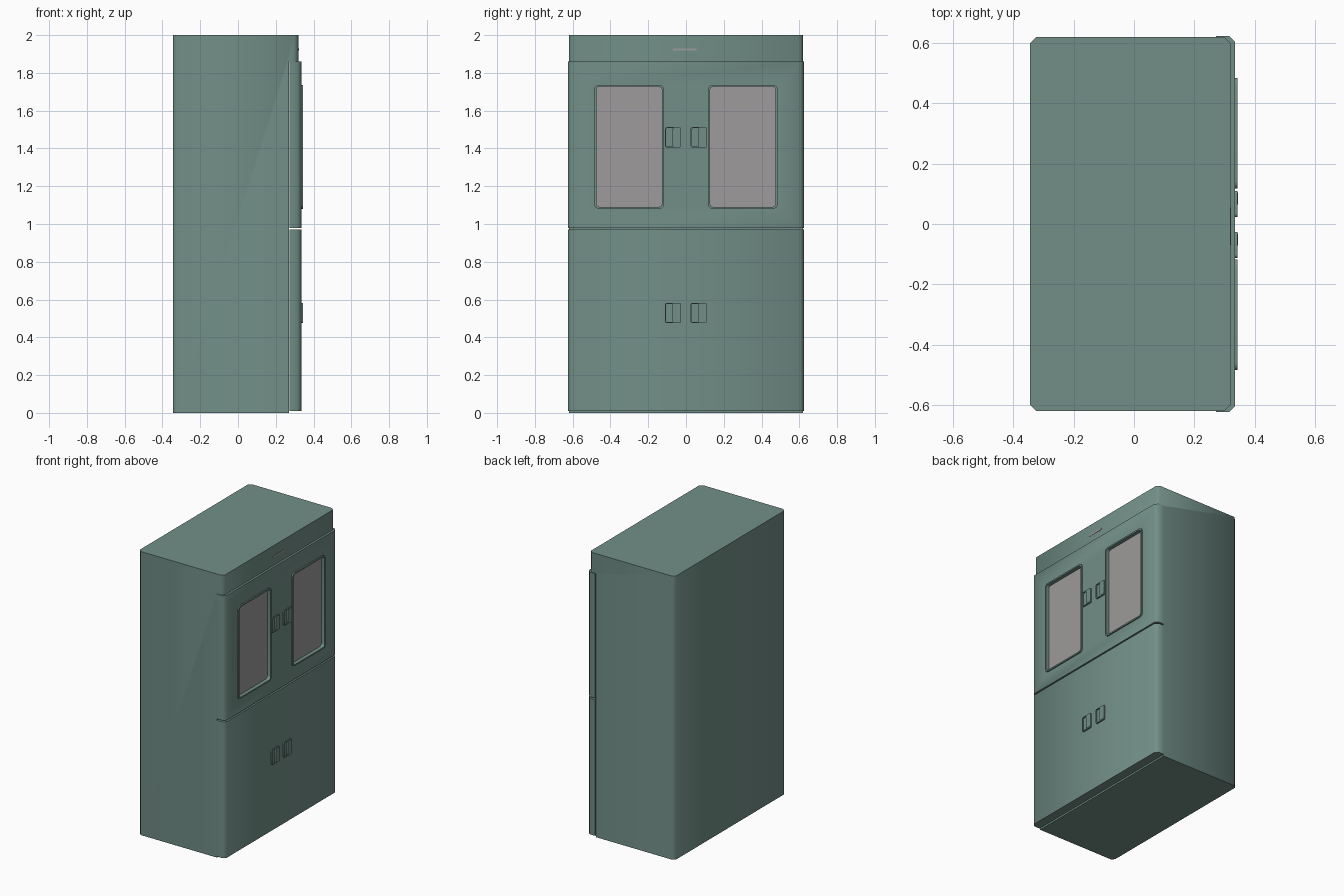
import bpy
import bmesh
import math

cube = bpy.data.objects.get("Cube")
if cube:
    bpy.data.objects.remove(cube, do_unlink=True)


def material(name, colour):
    mat = bpy.data.materials.new(name)
    mat.use_nodes = True
    mat.diffuse_color = (*colour, 1)
    mat.node_tree.nodes["Principled BSDF"].inputs["Base Color"].default_value = (*colour, 1)
    return mat


GREEN = material("sage green paint", (0.17, 0.275, 0.245))
GREY = material("grey glass", (0.34, 0.325, 0.325))


def finish(name, bm, mat):
    bmesh.ops.recalc_face_normals(bm, faces=bm.faces)
    mesh = bpy.data.meshes.new(name)
    bm.to_mesh(mesh)
    bm.free()
    mesh.materials.append(mat)
    obj = bpy.data.objects.new(name, mesh)
    bpy.context.collection.objects.link(obj)
    return obj


def smooth(obj, degrees=50):
    bpy.ops.object.select_all(action="DESELECT")
    obj.select_set(True)
    bpy.context.view_layer.objects.active = obj
    bpy.ops.object.shade_smooth_by_angle(angle=math.radians(degrees))


def box(name, x, y, z, mat=GREEN, chamfer=0, where=lambda c: True):
    """Box given by its limits; chamfers the upright edges chosen by where."""
    bm = bmesh.new()
    bmesh.ops.create_cube(bm, size=1)
    for v in bm.verts:
        v.co = [lo + (c + 0.5) * (hi - lo) for c, (lo, hi) in zip(v.co, (x, y, z))]
    if chamfer:
        edges = [e for e in bm.edges
                 if abs(e.verts[0].co.z - e.verts[1].co.z) > 0.01 and where(e.verts[0].co)]
        bmesh.ops.bevel(bm, geom=edges, offset=chamfer, segments=1, affect="EDGES")
    return finish(name, bm, mat)


def rounded(y, z, r, steps=4):
    """Rounded rectangle in the y-z plane."""
    corners = [(y[1] - r, z[1] - r), (y[0] + r, z[1] - r),
               (y[0] + r, z[0] + r), (y[1] - r, z[0] + r)]
    return [(cy + r * math.cos(a), cz + r * math.sin(a))
            for i, (cy, cz) in enumerate(corners)
            for a in [math.pi / 2 * (i + s / steps) for s in range(steps + 1)]]


def plate(name, x, y, z, r, mat=GREEN, rim=0):
    """Rounded plate facing +x, or an open ring when rim is set."""
    bm = bmesh.new()

    def loop(inset, px):
        pts = rounded((y[0] + inset, y[1] - inset), (z[0] + inset, z[1] - inset), r - inset * 0.5)
        return [bm.verts.new((px, *p)) for p in pts]

    loops = [loop(0, x[0]), loop(0, x[1])]
    if rim:
        loops += [loop(rim, x[1]), loop(rim, x[0])]
        loops.append(loops[0])
    else:
        bm.faces.new(loops[0])
        bm.faces.new(loops[1])
    for a, b in zip(loops, loops[1:]):
        for i in range(len(a)):
            j = (i + 1) % len(a)
            bm.faces.new((a[i], a[j], b[j], b[i]))
    obj = finish(name, bm, mat)
    smooth(obj, 35)
    return obj


def cut(obj, cutters):
    bpy.context.view_layer.objects.active = obj
    for cutter in cutters:
        mod = obj.modifiers.new("cut", "BOOLEAN")
        mod.operation = "DIFFERENCE"
        mod.solver = "EXACT"
        mod.object = cutter
        bpy.ops.object.modifier_apply(modifier=mod.name)
        bpy.data.objects.remove(cutter, do_unlink=True)


# Cabinet body, stepped back behind the doors below the header
body = box("cabinet_body", (-0.345, 0.32), (-0.62, 0.62), (0, 2), chamfer=0.02)
cut(body, [box("door_recess_cutter", (0.27, 0.5), (-1, 1), (-0.5, 1.86))])
smooth(body)

# Door panels
front = lambda c: c.x > 0.3
upper_door = box("upper_door", (0.272, 0.335), (-0.624, 0.624), (0.98, 1.86), GREEN, 0.02, front)
lower_door = box("lower_door", (0.272, 0.335), (-0.624, 0.624), (0.01, 0.97), GREEN, 0.02, front)

# Windows: recess in the door, raised rim and glass
Z_WINDOW = (1.08, 1.737)
SIDES = {"right": (-0.485, -0.117), "left": (0.117, 0.485)}
cut(upper_door, [plate("window_cutter", (0.31, 0.4), (y[0] + 0.006, y[1] - 0.006),
                       (Z_WINDOW[0] + 0.006, Z_WINDOW[1] - 0.006), 0.022)
                 for y in SIDES.values()])
for side, y in SIDES.items():
    plate(f"{side}_window_rim", (0.311, 0.344), y, Z_WINDOW, 0.025, GREEN, 0.01)
    plate(f"{side}_window_glass", (0.309, 0.318), (y[0] + 0.007, y[1] - 0.007),
          (Z_WINDOW[0] + 0.007, Z_WINDOW[1] - 0.007), 0.022, GREY)
for door in (upper_door, lower_door):
    smooth(door)

# Flush latch handles: rim with a grip filling one half
for level, z0 in (("lower", 0.475), ("upper", 1.405)):
    for side, y0 in (("right", -0.112), ("left", 0.024)):
        y, z = (y0, y0 + 0.086), (z0, z0 + 0.108)
        plate(f"{level}_{side}_handle_rim", (0.33, 0.343), y, z, 0.01, GREEN, 0.006)
        plate(f"{level}_{side}_handle_grip", (0.33, 0.345), (y0 + 0.04, y0 + 0.08),
              (z0 + 0.006, z0 + 0.102), 0.006)

# Small blank nameplate on the header
plate("header_nameplate", (0.318, 0.322), (-0.07, 0.055), (1.918, 1.93), 0.004, GREY)
